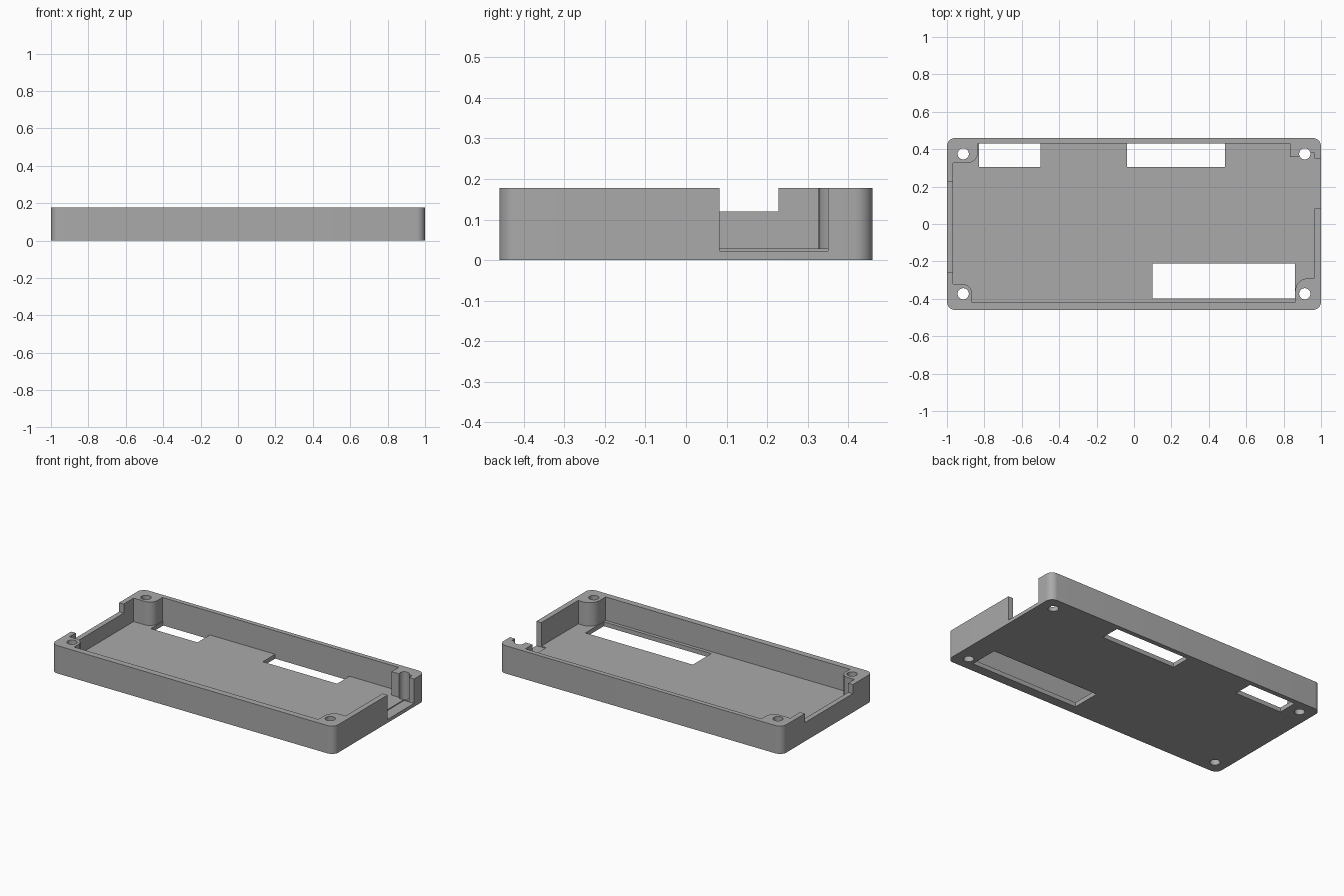
import bpy, bmesh
from math import cos, sin, radians

if "Cube" in bpy.data.objects:
    bpy.data.objects.remove(bpy.data.objects["Cube"])

HEIGHT, FLOOR = 0.178, 0.028
HX, HY = 1.0, 0.46

grey = bpy.data.materials.new("plain grey")
grey.use_nodes = True
colour = (0.4, 0.4, 0.4, 1)
grey.diffuse_color = colour
grey.node_tree.nodes["Principled BSDF"].inputs["Base Color"].default_value = colour


def arc(cx, cy, r, start, end, steps=10):
    """Points along a circular arc, angles in degrees."""
    angles = [radians(start + (end - start) * i / steps) for i in range(steps + 1)]
    return [(cx + r * cos(a), cy + r * sin(a)) for a in angles]


def prism(name, outline, z0, z1):
    """Extrude a counter-clockwise outline between two heights."""
    bm = bmesh.new()
    face = bm.faces.new([bm.verts.new((x, y, z0)) for x, y in outline])
    top = bmesh.ops.extrude_face_region(bm, geom=[face])["geom"]
    verts = [v for v in top if isinstance(v, bmesh.types.BMVert)]
    bmesh.ops.translate(bm, verts=verts, vec=(0, 0, z1 - z0))
    bmesh.ops.recalc_face_normals(bm, faces=bm.faces)
    mesh = bpy.data.meshes.new(name)
    bm.to_mesh(mesh)
    bm.free()
    mesh.materials.append(grey)
    obj = bpy.data.objects.new(name, mesh)
    bpy.context.collection.objects.link(obj)
    return obj


def rect(x0, x1, y0, y1):
    return [(x0, y0), (x1, y0), (x1, y1), (x0, y1)]


# Solid body with rounded vertical corners
R = 0.045
outline = []
for sx, sy, a in ((1, 1, 0), (-1, 1, 90), (-1, -1, 180), (1, -1, 270)):
    outline += arc(sx * (HX - R), sy * (HY - R), R, a, a + 90)
tray = prism("case_tray", outline, 0, HEIGHT)

# Cavity outline, stepping around the four corner screw bosses
L, RT, F, B = -0.967, 0.965, -0.42, 0.43
cavity = [(-0.865, F), (0.862, F)]
cavity += arc(0.932, -0.36, 0.07, 180, 90)
cavity += [(RT, -0.29), (RT, 0.38), (0.925, 0.38), (0.925, 0.358), (0.835, 0.358), (0.835, B)]
cavity += [(-0.835, B)]
cavity += arc(-0.89, 0.382, 0.055, 0, -90)
cavity += [(L, 0.327), (L, -0.32)]
cavity += arc(-0.92, -0.375, 0.055, 90, 0)
cutters = [prism("cavity_cutter", cavity, FLOOR, 0.3)]

# Floor windows
for x0, x1, y0, y1 in ((-0.83, -0.5, 0.305, B), (-0.038, 0.487, 0.305, B),
                       (0.1, 0.86, -0.398, -0.212)):
    cutters.append(prism("window_cutter", rect(x0, x1, y0, y1), -0.1, 0.1))

# Side openings: deep port on one end, shallow dip on the other
cutters.append(prism("port_cutter", rect(0.93, 1.1, 0.083, 0.35), 0.022, 0.3))
cutters.append(prism("dip_cutter", rect(-1.1, -0.95, -0.257, 0.228), 0.12, 0.3))

# Screw holes
for x in (-0.913, 0.913):
    for y in (-0.373, 0.375):
        cutters.append(prism("screw_hole_cutter", arc(x, y, 0.03, 0, 348.75, 31), -0.1, 0.3))

# Cut everything from the body
bpy.ops.object.select_all(action="DESELECT")
bpy.context.view_layer.objects.active = tray
tray.select_set(True)
for cutter in cutters:
    mod = tray.modifiers.new(cutter.name, "BOOLEAN")
    mod.operation = "DIFFERENCE"
    mod.solver = "EXACT"
    mod.object = cutter
    bpy.ops.object.modifier_apply(modifier=mod.name)
    bpy.data.objects.remove(cutter)

bpy.ops.object.shade_smooth_by_angle(angle=radians(30))
